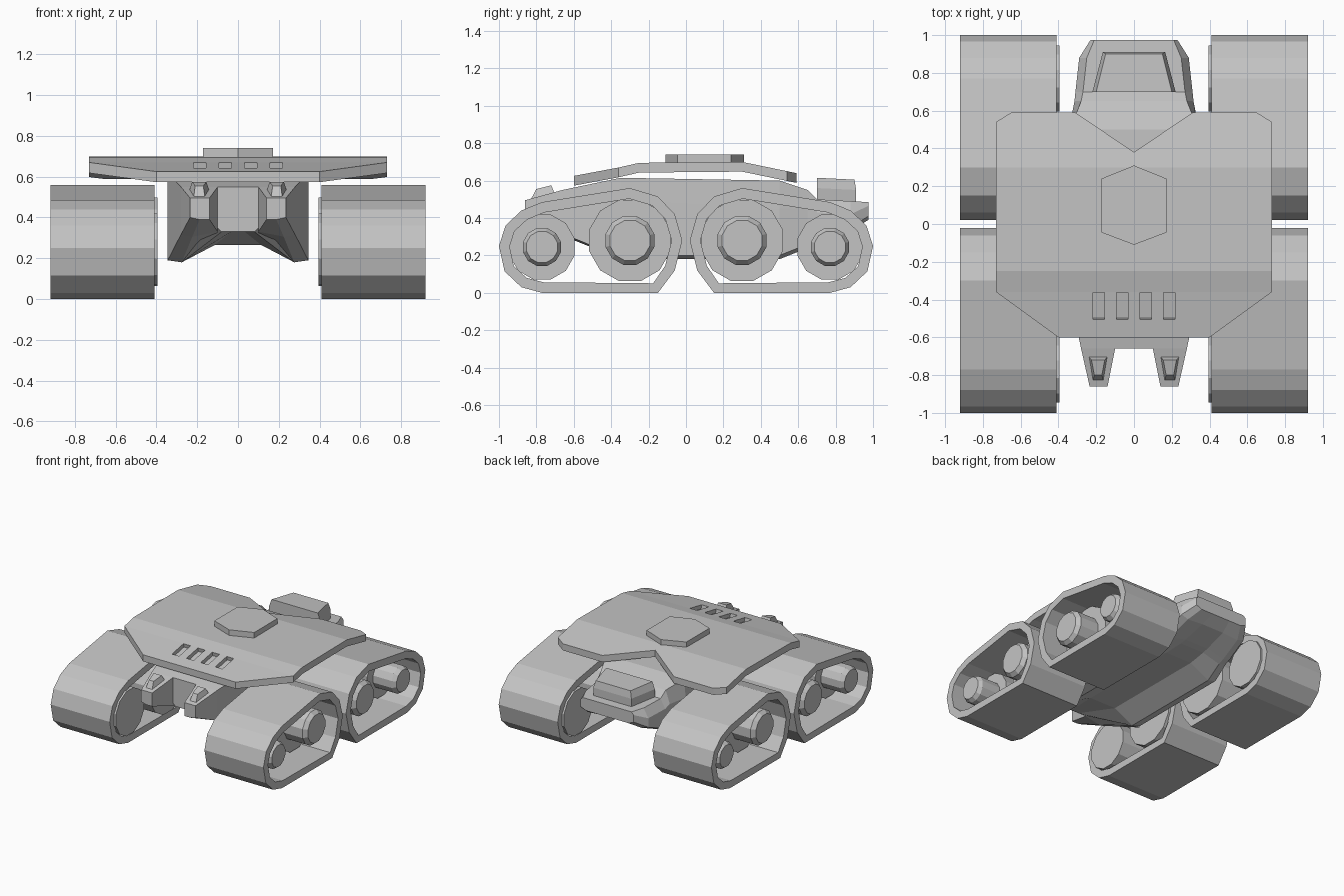
import bpy, bmesh, math
from mathutils import Matrix

cube = bpy.data.objects.get("Cube")
if cube:
    bpy.data.objects.remove(cube)

grey = bpy.data.materials.new("plain_grey")
grey.use_nodes = True
COLOUR = (0.55, 0.55, 0.55, 1)
grey.diffuse_color = COLOUR
grey.node_tree.nodes["Principled BSDF"].inputs["Base Color"].default_value = COLOUR


def finish(name, bm):
    bmesh.ops.recalc_face_normals(bm, faces=bm.faces)
    mesh = bpy.data.meshes.new(name)
    bm.to_mesh(mesh)
    bm.free()
    mesh.materials.append(grey)
    obj = bpy.data.objects.new(name, mesh)
    bpy.context.collection.objects.link(obj)
    return obj


def loft(name, rings):
    """Skin a list of equal-length point rings and cap both ends."""
    bm = bmesh.new()
    loops = [[bm.verts.new(p) for p in ring] for ring in rings]
    n = len(loops[0])
    for a, b in zip(loops, loops[1:]):
        for i in range(n):
            j = (i + 1) % n
            bm.faces.new((a[i], a[j], b[j], b[i]))
    bm.faces.new(loops[0])
    bm.faces.new(loops[-1])
    return finish(name, bm)


def both_sides(half):
    """Close a right-hand half outline by reflecting it in x."""
    return half + [(-p[0], *p[1:]) for p in reversed(half) if p[0] > 0]


# Track belts: thick open loops, two per side
BELT = [(-.77, 0), (-.88, .03), (-.97, .115), (-1, .25), (-.965, .36), (-.88, .44),
        (-.77, .485), (-.3, .56), (-.15, .515), (-.06, .42), (-.02, .28), (-.06, .12), (-.15, 0)]


def belt(name, sx, sy):
    bm = bmesh.new()
    outer = bm.faces.new([bm.verts.new((sx * .92, sy * y, z)) for y, z in BELT])
    bm.normal_update()
    bmesh.ops.inset_individual(bm, faces=[outer], thickness=.057)
    bmesh.ops.delete(bm, geom=[outer], context='FACES_ONLY')
    ext = bmesh.ops.extrude_face_region(bm, geom=bm.faces[:], use_keep_orig=True)
    verts = [v for v in ext["geom"] if isinstance(v, bmesh.types.BMVert)]
    bmesh.ops.translate(bm, verts=verts, vec=(-sx * .51, 0, 0))
    return finish(name, bm)


# Wheels: broad drum with a stepped, bevelled hub
def wheel(name, sx, y, z, r, hub):
    rings = []
    for x, rad in [(.395, r), (.70, r), (.70, hub), (.86, hub), (.89, hub * .82)]:
        rings.append([(sx * x, y + rad * math.cos(a), z + rad * math.sin(a))
                      for a in [math.tau * (i + .5) / 12 for i in range(12)]])
    return loft(name, rings)


for sx, side in ((1, "left"), (-1, "right")):
    for sy, end in ((-1, "rear"), (1, "front")):
        tag = f"{end}_{side}"
        belt("track_belt_" + tag, sx, sy)
        wheel("large_wheel_" + tag, sx, -.3 * sy, .28, .225, .135)
        wheel("small_wheel_" + tag, sx, -.77 * sy, .245, .18, .105)

# Central hull: y, top half-width and height, side width and height, bottom heights
HULL = [(-.66, .10, .55, .10, .48, .33, .33),
        (-.35, .345, .615, .345, .5, .18, .265),
        (.5, .34, .6, .345, .45, .18, .265),
        (.65, .28, .55, .315, .45, .24, .28),
        (.7, .27, .5, .31, .43, .255, .29),
        (.88, .25, .49, .29, .42, .33, .34),
        (.975, .21, .485, .23, .465, .39, .39)]
rings = []
for y, tw, tz, sw, sz, bz, cz in HULL:
    half = [(0, y, tz), (tw, y, tz), (sw, y, sz), (sw, y, bz + .02),
            (sw * .8, y, bz), (sw * .33, y, cz), (0, y, cz)]
    rings.append(both_sides(half))
loft("hull", rings)

# Rear box on the hull deck
loft("rear_box", [
    both_sides([(.22, .70, .48), (.165, .91, .48)]),
    both_sides([(.22, .70, .56), (.165, .91, .55)]),
    both_sides([(.2, .70, .615), (.15, .90, .605)])])

# Front prongs growing out of the hull, each with a small tapered cap
# y, inner x, outer x, inner bottom, outer bottom, top
PRONG = [(-.35, .115, .345, .265, .18, .615),
         (-.66, .10, .28, .33, .306, .55),
         (-.86, .14, .235, .39, .39, .495)]
for sx, side in ((1, "left"), (-1, "right")):
    loft("front_prong_" + side, [
        [(sx * xi, y, zi), (sx * xo * .8, y, zo), (sx * xo, y, zo + .01),
         (sx * xo, y, zt), (sx * xi, y, zt)] for y, xi, xo, zi, zo, zt in PRONG])
    loft("prong_cap_" + side, [
        [(sx * .13, -.69, .50), (sx * .25, -.69, .50), (sx * .22, -.84, .48), (sx * .16, -.84, .48)],
        [(sx * .155, -.72, .575), (sx * .225, -.72, .575), (sx * .21, -.80, .555), (sx * .17, -.80, .555)]])


# Armour plate: notched outline bent along its length
def plate_height(y):
    steps = [(-.6, .625), (-.36, .67), (-.25, .695), (.3, .70), (.59, .64)]
    for (y0, z0), (y1, z1) in zip(steps, steps[1:]):
        if y <= y1 + 1e-4:
            return z0 + (z1 - z0) * (y - y0) / (y1 - y0)
    return steps[-1][1]


bm = bmesh.new()
outline = both_sides([(0, .38, 0), (.31, .59, 0), (.65, .59, 0), (.73, .54, 0), (.73, -.36, 0), (.4, -.6, 0)])
bm.faces.new([bm.verts.new(p) for p in outline])
for y in (-.36, -.25, .3):
    bmesh.ops.bisect_plane(bm, geom=bm.verts[:] + bm.edges[:] + bm.faces[:],
                           plane_co=(0, y, 0), plane_no=(0, 1, 0))
bmesh.ops.triangulate(bm, faces=bm.faces)
for v in bm.verts:
    v.co.z = plate_height(v.co.y)
ext = bmesh.ops.extrude_face_region(bm, geom=bm.faces[:], use_keep_orig=True)
for v in ext["geom"]:
    if isinstance(v, bmesh.types.BMVert):
        v.co.z -= .052
plate = finish("armour_plate", bm)

# Vent slots cut into the front of the plate
bm = bmesh.new()
for x in (-.187, -.062, .062, .187):
    place = Matrix.Translation((x, -.435, .665)) @ Matrix.Rotation(.19, 4, 'X')
    bmesh.ops.create_cube(bm, size=1, matrix=place @ Matrix.Diagonal((.062, .145, .078, 1)))
cutter = finish("vent_cutter", bm)
cutter.hide_render = True
cutter.hide_set(True)
cutter.display_type = 'WIRE'
cut = plate.modifiers.new("vents", 'BOOLEAN')
cut.operation = 'DIFFERENCE'
cut.solver = 'EXACT'
cut.object = cutter

# Six-sided hatch on top
hexagon = both_sides([(0, .31), (.172, .24), (.172, -.045), (0, -.11)])
loft("roof_hatch", [[(x, y, z) for x, y in hexagon] for z in (.69, .74)])
